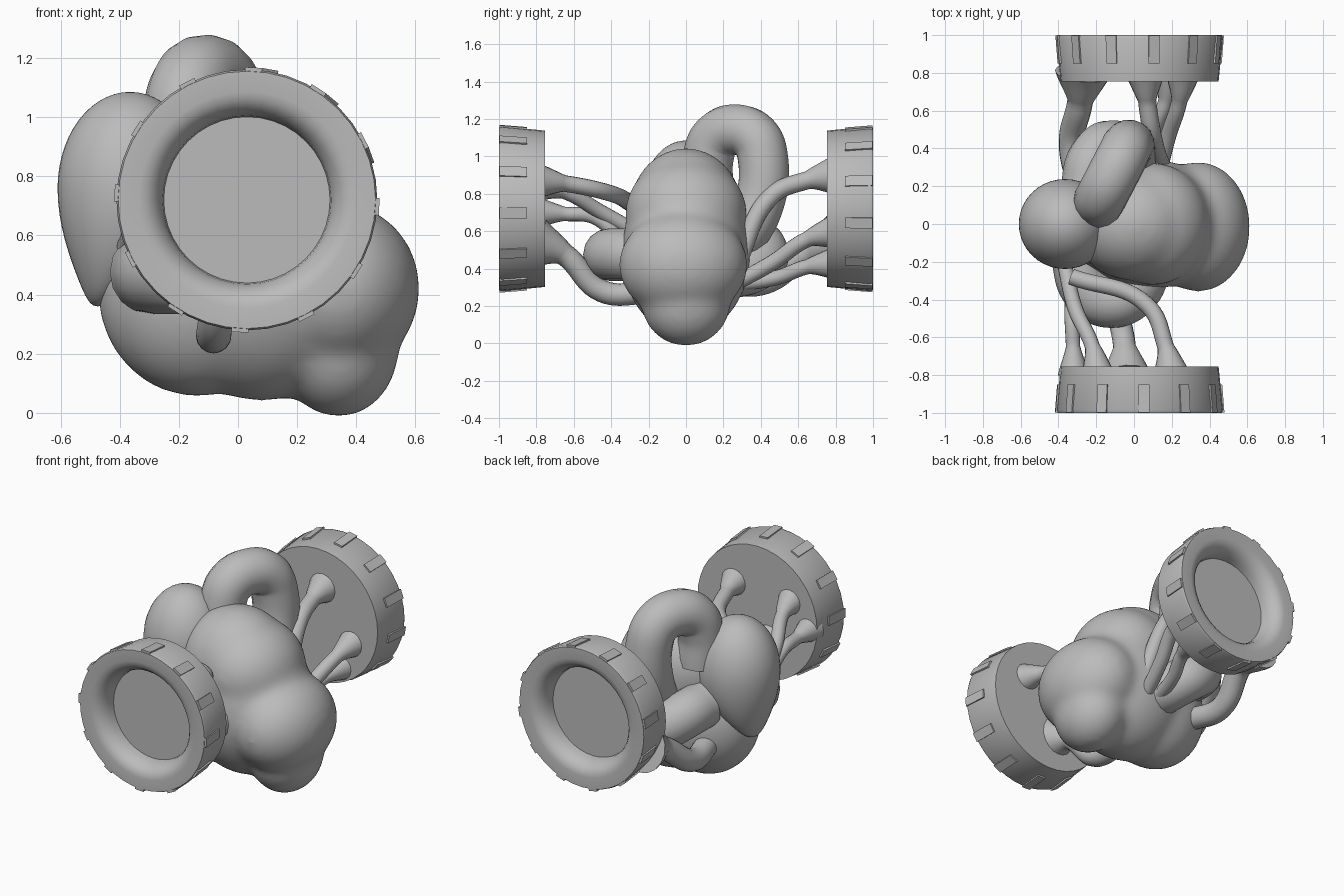
import bpy, bmesh, math
from mathutils import Vector, Matrix

if "Cube" in bpy.data.objects:
    bpy.data.objects.remove(bpy.data.objects["Cube"])

grey = bpy.data.materials.new("light grey")
grey.diffuse_color = (0.5, 0.5, 0.5, 1)
grey.use_nodes = True
grey.node_tree.nodes["Principled BSDF"].inputs["Base Color"].default_value = grey.diffuse_color


def finish(ob, angle=40):
    ob.data.materials.clear()
    ob.data.materials.append(grey)
    bpy.ops.object.select_all(action='DESELECT')
    ob.select_set(True)
    bpy.context.view_layer.objects.active = ob
    bpy.ops.object.shade_smooth_by_angle(angle=math.radians(angle))


def mesh_object(name, bm):
    bmesh.ops.recalc_face_normals(bm, faces=bm.faces)
    me = bpy.data.meshes.new(name)
    bm.to_mesh(me)
    bm.free()
    ob = bpy.data.objects.new(name, me)
    bpy.context.collection.objects.link(ob)
    return ob


def tube(name, radius, points, flare=1):
    """Smooth tube through the points, its first end widened by flare."""
    cu = bpy.data.curves.new(name, 'CURVE')
    cu.dimensions = '3D'
    cu.bevel_depth = radius
    cu.bevel_resolution = 6
    cu.resolution_u = 10
    cu.use_fill_caps = True
    sp = cu.splines.new('BEZIER')
    sp.bezier_points.add(len(points) - 1)
    for i, (bp, co) in enumerate(zip(sp.bezier_points, points)):
        bp.co = co
        bp.radius = flare if i == 0 else 1
        bp.handle_left_type = bp.handle_right_type = 'AUTO'
    ob = bpy.data.objects.new(name, cu)
    bpy.context.collection.objects.link(ob)
    bpy.ops.object.select_all(action='DESELECT')
    ob.select_set(True)
    bpy.context.view_layer.objects.active = ob
    bpy.ops.object.convert(target='MESH')
    finish(bpy.context.view_layer.objects.active, 50)


# Main body: blended ellipsoids
bm = bmesh.new()
for c, r in [((.34, -.015, .42), (.275, .345, .29)),
             ((.34, 0, .22), (.205, .24, .235)),
             ((.08, 0, .48), (.4, .345, .44)),
             ((-.14, 0, .41), (.335, .28, .355)),
             ((0, 0, .72), (.33, .3, .325)),
             ((.1, 0, .7), (.3, .325, .29))]:
    bmesh.ops.create_uvsphere(bm, u_segments=40, v_segments=24, radius=1,
                              matrix=Matrix.Translation(c) @ Matrix.Diagonal((*r, 1)))
body = mesh_object("body", bm)
rm = body.modifiers.new("blend", 'REMESH')
rm.mode = 'VOXEL'
rm.voxel_size = 0.02
sm = body.modifiers.new("smooth", 'SMOOTH')
sm.factor = 0.5
sm.iterations = 25
bpy.context.view_layer.objects.active = body
body.select_set(True)
bpy.ops.object.convert(target='MESH')
finish(body, 80)

# Left lobe: ellipsoid drawn out to a point at the bottom left
bm = bmesh.new()
bmesh.ops.create_uvsphere(bm, u_segments=40, v_segments=28, radius=1)
for v in bm.verts:
    x, y, z = v.co
    low = min(z, 0) ** 2
    v.co = (-.365 + .245 * x * (1 - .5 * low) - .11 * low, .238 * y * (1 - .2 * low),
            .76 + z * (.4 if z < 0 else .325))
finish(mesh_object("left_lobe", bm), 80)

# Large arch: half circle standing on two legs, leaning across the body
arch = [(-.18, .12, .8)]
for i in range(5):
    t = math.pi * i / 4
    arch.append((-.11 - .075 * math.cos(t), .265 - .145 * math.cos(t), 1 + .142 * math.sin(t)))
arch += [(-.02, .38, .72), (0, .22, .48)]
tube("top_arch", .136, arch)

# Side vessels: half loops bulging from the front and the back of the body
for label, side, wide, drop in (("front", -1, .18, 0), ("back", 1, .13, .1)):
    loop = []
    for i in range(5):
        t = math.pi * i / 4
        loop.append((-.12 - wide * math.cos(t), side * (.18 + .23 * math.sin(t)),
                     .475 + drop * math.cos(t)))
    tube(label + "_vessel", .14, loop)

# Thin tubes: radius, x and z on the end cap, then the way into the body
TUBES = {
    "front_tube_right": (.044, .2, .87, (.07, -.43, .81), (-.33, -.28, .74)),
    "front_tube_left": (.038, -.32, .7, (-.33, -.48, .67), (-.32, -.3, .48)),
    "front_tube_middle": (.04, -.19, .85, (-.31, -.45, .7), (-.37, -.2, .56)),
    "front_tube_low": (.06, -.04, .54, (-.08, -.45, .28), (-.08, -.2, .27)),
    "back_tube_left": (.068, -.27, .54, (-.33, .42, .33), (-.28, .18, .33)),
    "back_tube_high": (.048, .06, .9, (.1, .46, .79), (.16, .27, .42)),
    "back_tube_right": (.042, .26, .6, (.18, .46, .43), (.12, .22, .3)),
    "back_tube_low": (.04, .19, .43, (.1, .48, .35), (.04, .2, .31)),
}
for name, (radius, x, z, *way) in TUBES.items():
    side = -1 if name.startswith("front") else 1
    # the stretch next to the cap runs nearly straight out, then bends
    near = Vector((x, side * .8, z)).lerp(Vector(way[0]), .25)
    near.y = side * .65
    tube(name, radius, [(x, side * .8, z), near, *way], flare=2.2)

# End caps: tapered drums with a dished outer face, and ribs round the rim
CX, CZ, N, RIBS = .03, .72, 40, 12
profile = [(.418, .755), (.441, .985), (.435, 1)]
for i in range(6):
    t = math.pi / 2 * i / 5
    profile.append((.281 + .085 * (1 - math.sin(t)), .885 + .115 * math.cos(t)))


def ring_point(r, y, a, side):
    return Vector((CX + r * math.sin(a), side * y, CZ + r * math.cos(a)))


for label, side, start in (("front", -1, 3), ("back", 1, 10)):
    bm = bmesh.new()
    rings = [[bm.verts.new(ring_point(r, y, 2 * math.pi * i / N, side)) for i in range(N)]
             for r, y in profile]
    for a, b in zip(rings, rings[1:]):
        for i in range(N):
            j = (i + 1) % N
            bm.faces.new((a[i], a[j], b[j], b[i]))
    bm.faces.new(rings[0])
    bm.faces.new(rings[-1])
    finish(mesh_object(label + "_end_cap", bm), 35)

    # each rib is a cube bent onto the tapered rim
    bm = bmesh.new()
    for k in range(RIBS):
        ang = math.radians(start) + 2 * math.pi * k / RIBS
        for v in bmesh.ops.create_cube(bm, size=2)["verts"]:
            sx, sy, sz = v.co
            y = .924 + .074 * sy
            v.co = ring_point(.434 + .08 * (y - .924) + .009 * sz, y, ang + .065 * sx, side)
    finish(mesh_object(label + "_rim_ribs", bm), 20)
